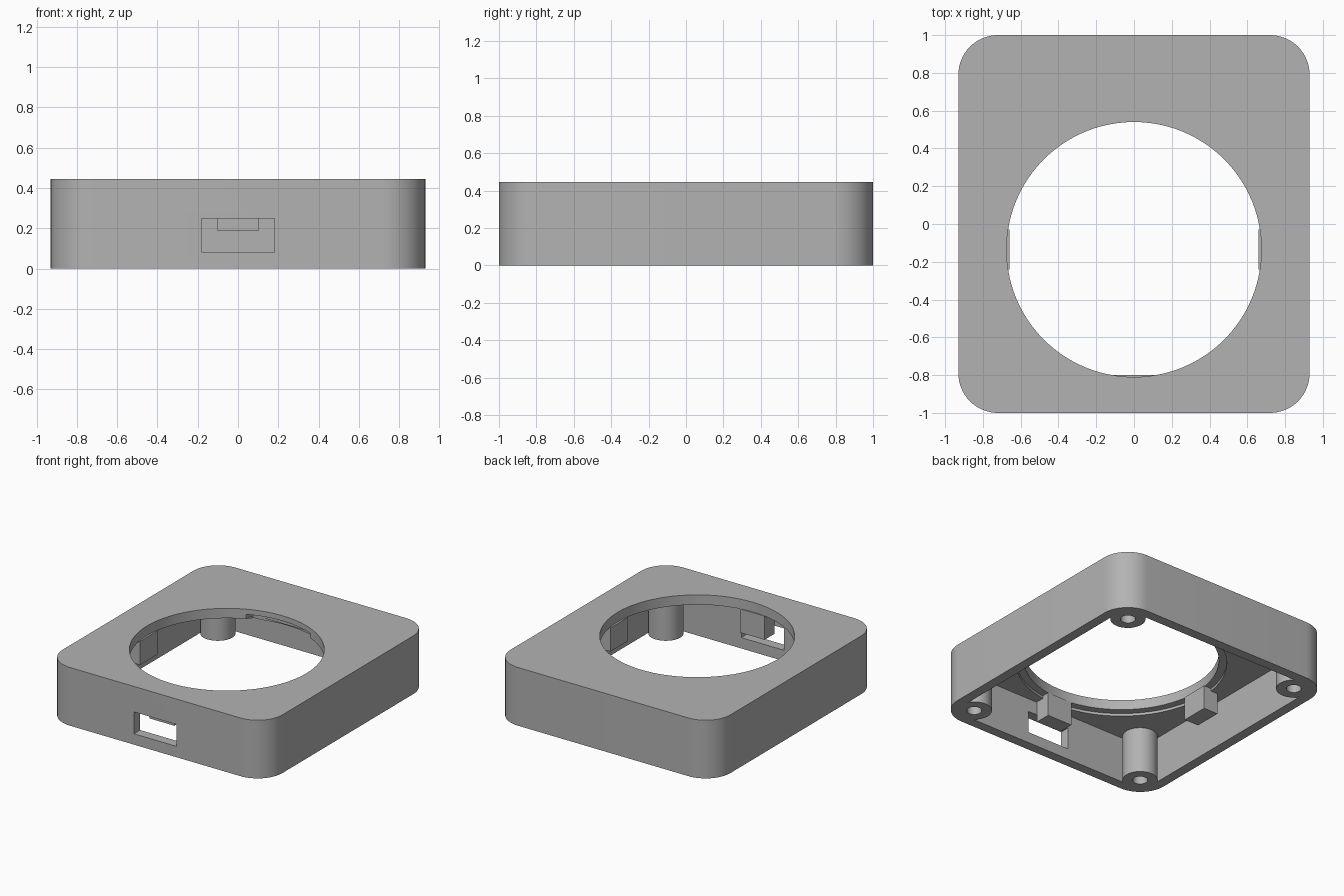
import bpy
import math

cube = bpy.data.objects.get("Cube")
if cube:
    bpy.data.objects.remove(cube, do_unlink=True)

HALF_X, HALF_Y, HEIGHT = 0.93, 1.0, 0.445
WALL, CORNER = 0.075, 0.21
CEILING, SEAT = 0.35, 0.37        # underside of the top, and of the recessed ring
HOLE_Y, HOLE_R = -0.135, 0.675

grey = bpy.data.materials.new("plain_grey")
grey.use_nodes = True
grey.diffuse_color = (0.45, 0.45, 0.45, 1)
grey.node_tree.nodes["Principled BSDF"].inputs["Base Color"].default_value = grey.diffuse_color


def prism(name, outline, z0, z1):
    """Extrude a closed outline between two heights."""
    n = len(outline)
    verts = [(x, y, z) for z in (z0, z1) for x, y in outline]
    faces = [tuple(reversed(range(n))), tuple(range(n, 2 * n))]
    faces += [(i, (i + 1) % n, (i + 1) % n + n, i + n) for i in range(n)]
    mesh = bpy.data.meshes.new(name)
    mesh.from_pydata(verts, [], faces)
    mesh.materials.append(grey)
    obj = bpy.data.objects.new(name, mesh)
    bpy.context.collection.objects.link(obj)
    return obj


def rounded(hx, hy, r, steps=16):
    points = []
    for q, (sx, sy) in enumerate([(1, 1), (-1, 1), (-1, -1), (1, -1)]):
        for i in range(steps + 1):
            a = math.pi / 2 * (q + i / steps)
            points.append((sx * (hx - r) + r * math.cos(a), sy * (hy - r) + r * math.sin(a)))
    return points


def disc(cx, cy, r, steps):
    return [(cx + r * math.cos(math.tau * i / steps), cy + r * math.sin(math.tau * i / steps))
            for i in range(steps)]


def box(name, x0, x1, y0, y1, z0, z1):
    return prism(name, [(x0, y0), (x1, y0), (x1, y1), (x0, y1)], z0, z1)


def combine(target, tool, operation):
    """Apply a boolean and remove the helper."""
    tool.hide_render = True
    mod = target.modifiers.new("cut", "BOOLEAN")
    mod.operation, mod.solver, mod.object = operation, "EXACT", tool
    bpy.context.view_layer.objects.active = target
    bpy.ops.object.modifier_apply(modifier=mod.name)
    bpy.data.objects.remove(tool, do_unlink=True)


# Hollow case, open underneath
case = prism("case", rounded(HALF_X, HALF_Y, CORNER), 0, HEIGHT)
cavity = prism("cavity", rounded(HALF_X - WALL, HALF_Y - WALL, CORNER - WALL), -0.1, CEILING)

# Corner screw posts are kept by taking them out of the cavity
for sx in (-1, 1):
    for sy in (-1, 1):
        combine(cavity, prism("post", disc(sx * 0.75, sy * 0.828, 0.122, 48), -0.2, 0.5), "DIFFERENCE")
combine(case, cavity, "DIFFERENCE")
for sx in (-1, 1):
    for sy in (-1, 1):
        combine(case, prism("screw_hole", disc(sx * 0.75, sy * 0.828, 0.052, 32), -0.1, 0.3), "DIFFERENCE")

# Round opening, shallow seat ring, rear notch and front port
combine(case, prism("opening", disc(0, HOLE_Y, HOLE_R, 96), 0.2, 0.6), "DIFFERENCE")
combine(case, prism("seat_ring", disc(0, HOLE_Y, 0.73, 96), 0.2, SEAT), "DIFFERENCE")
combine(case, box("rear_notch", -0.27, 0.27, 0.3, 0.566, 0.2, 0.405), "DIFFERENCE")
combine(case, box("front_port", -0.18, 0.18, -1.1, -0.9, 0.083, 0.25), "DIFFERENCE")

bpy.ops.object.select_all(action="DESELECT")
case.select_set(True)
bpy.context.view_layer.objects.active = case
bpy.ops.object.shade_smooth_by_angle(angle=math.radians(30))

# Retaining clips hanging around the opening
box("left_clip", 0.66, 0.78, -0.24, -0.03, 0.19, SEAT + 0.001)
box("right_clip", -0.78, -0.66, -0.24, -0.03, 0.19, SEAT + 0.001)
box("front_clip", -0.105, 0.105, -0.92, -0.80, 0.19, SEAT + 0.001)
